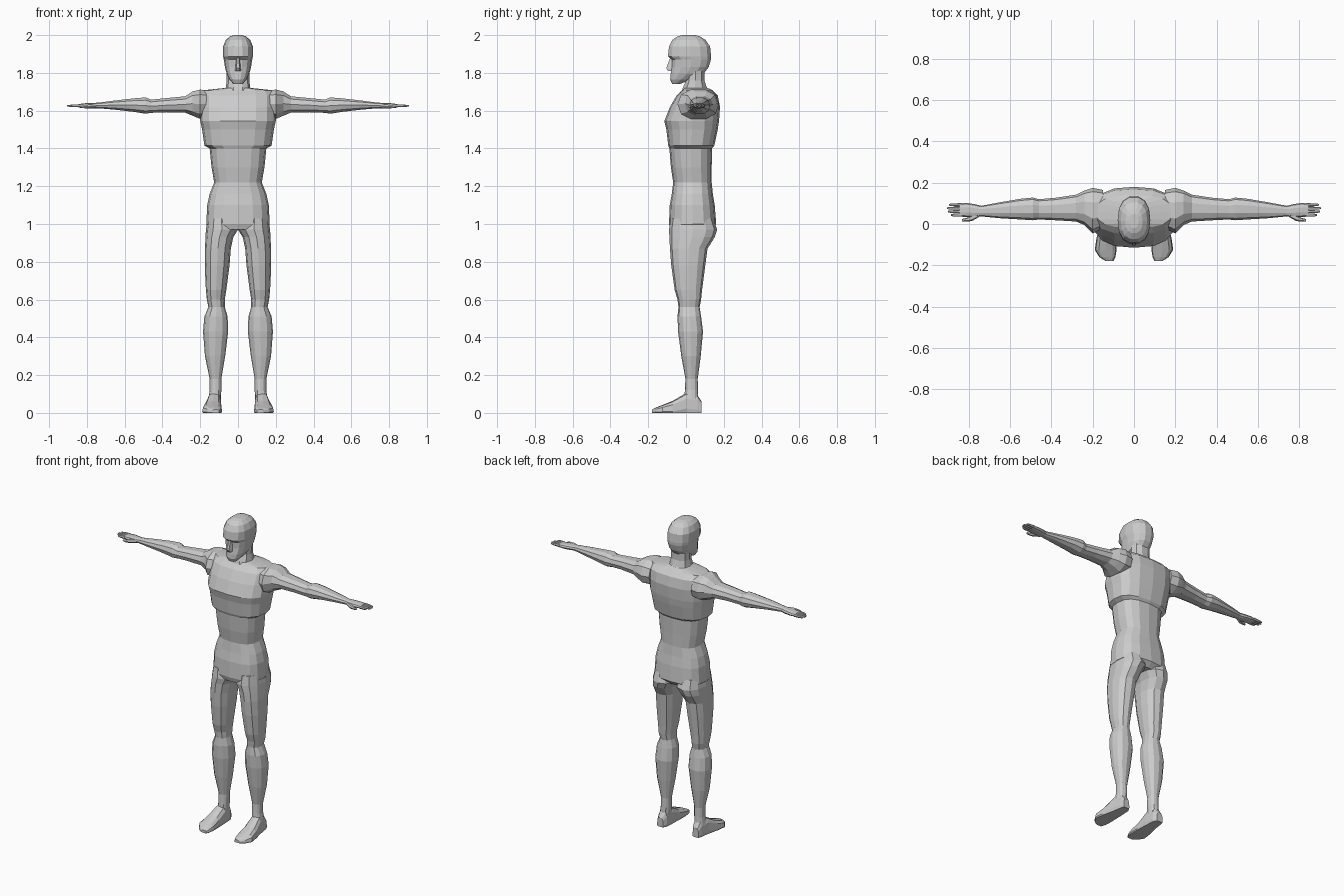
import bpy, bmesh, math


def spow(v, p):
    return math.copysign(abs(v) ** p, v)


def loft(name, axis, rings, n=10, e=2.3, mirror=False, floor=None):
    """Skin rounded rings (t, a0, a1, b0, b1) placed along an axis."""
    bm = bmesh.new()
    loops = []
    for t, a0, a1, b0, b1 in rings:
        loop = []
        for k in range(n):
            ang = 2 * math.pi * k / n
            a = (a0 + a1) / 2 + (a1 - a0) / 2 * spow(math.cos(ang), 2 / e)
            b = (b0 + b1) / 2 + (b1 - b0) / 2 * spow(math.sin(ang), 2 / e)
            co = {'x': (t, a, b), 'y': (a, t, b), 'z': (a, b, t)}[axis]
            if floor is not None:
                co = (co[0], co[1], max(co[2], floor))
            loop.append(bm.verts.new(co))
        loops.append(loop)
    for lo, hi in zip(loops, loops[1:]):
        for k in range(n):
            j = (k + 1) % n
            bm.faces.new((lo[k], lo[j], hi[j], hi[k]))
    bm.faces.new(loops[0])
    bm.faces.new(loops[-1])
    bmesh.ops.recalc_face_normals(bm, faces=bm.faces)
    me = bpy.data.meshes.new(name)
    bm.to_mesh(me)
    bm.free()
    ob = bpy.data.objects.new(name, me)
    bpy.context.collection.objects.link(ob)
    if mirror:
        ob.modifiers.new("mirror", 'MIRROR').use_mirror_merge = False
    return ob


def centred(rings):
    """Rings (z, half width, y front, y back) symmetric about x = 0."""
    return [(z, -w, w, f, b) for z, w, f, b in rings]


# torso with chest and rib ledges
loft("torso", 'z', centred([
    (0.97, .15, -.08, .13), (1.00, .168, -.09, .160), (1.10, .163, -.086, .152),
    (1.16, .150, -.075, .142), (1.22, .126, -.068, .136), (1.30, .140, -.08, .136),
    (1.40, .150, -.088, .138), (1.415, .178, -.094, .15), (1.50, .19, -.104, .168),
    (1.545, .20, -.115, .175), (1.62, .20, -.085, .18), (1.68, .20, -.05, .168),
    (1.708, .185, -.02, .14), (1.72, .07, -.012, .115)]), n=16, e=2.6)

# neck
loft("neck", 'z', centred([
    (1.69, .075, -.03, .14), (1.725, .064, -.018, .112),
    (1.76, .06, -.002, .10), (1.82, .06, 0, .10)]), n=10)

# head
loft("head", 'z', centred([
    (1.742, .026, -.074, -.03), (1.765, .045, -.085, .03), (1.795, .06, -.083, .095),
    (1.83, .069, -.076, .122), (1.87, .075, -.076, .134), (1.888, .079, -.098, .135),
    (1.94, .079, -.092, .13), (1.975, .064, -.074, .105), (1.993, .042, -.045, .075),
    (2.0, .022, -.02, .05)]), n=14, e=2.4)

# nose
loft("nose", 'z', centred([
    (1.882, .009, -.085, -.05), (1.825, .014, -.108, -.05),
    (1.81, .017, -.098, -.05)]), n=6)

# legs
loft("legs", 'z', [
    (1.03, .015, .160, -.08, .145), (.97, .0, .170, -.09, .165),
    (.93, .025, .172, -.088, .152), (.87, .038, .175, -.085, .114),
    (.78, .045, .176, -.078, .102), (.65, .062, .170, -.06, .085),
    (.60, .070, .165, -.045, .080), (.56, .070, .157, -.04, .072),
    (.51, .055, .178, -.045, .080), (.43, .052, .185, -.042, .09),
    (.30, .068, .175, -.025, .078), (.18, .088, .150, -.003, .062),
    (.12, .088, .150, -.006, .063), (.06, .092, .158, -.01, .066)],
    n=12, mirror=True)

# feet with flat soles
loft("feet", 'y', [
    (.083, .105, .148, -.04, .06), (.06, .092, .155, -.06, .095),
    (.0, .088, .165, -.06, .105), (-.07, .085, .182, -.05, .064),
    (-.125, .084, .19, -.03, .042), (-.16, .09, .168, -.02, .028),
    (-.18, .10, .137, -.015, .018)], n=12, e=3, mirror=True, floor=0)

# arms from shoulder to palm
loft("arms", 'x', [
    (.15, -.02, .165, 1.56, 1.708), (.20, -.045, .175, 1.553, 1.715),
    (.24, -.005, .162, 1.57, 1.705), (.28, .012, .142, 1.588, 1.678),
    (.38, .018, .127, 1.59, 1.668), (.46, .022, .12, 1.587, 1.66),
    (.49, .018, .128, 1.582, 1.672), (.55, .022, .122, 1.592, 1.667),
    (.65, .028, .105, 1.604, 1.655), (.74, .037, .088, 1.612, 1.643),
    (.77, .034, .096, 1.611, 1.642), (.81, .034, .102, 1.612, 1.64),
    (.845, .036, .10, 1.616, 1.635)], n=10, mirror=True)

# fingers
for i, tip in enumerate((.885, .90, .905, .895)):
    y = .036 + i * .0165
    loft(f"finger_{i + 1}", 'x', [
        (.835, y, y + .0155, 1.617, 1.635), (.87, y, y + .0145, 1.618, 1.634),
        (tip, y + .003, y + .012, 1.621, 1.63)], n=6, mirror=True)

# thumbs
loft("thumbs", 'x', [
    (.75, .034, .06, 1.615, 1.638), (.785, .014, .044, 1.612, 1.634),
    (.81, .012, .03, 1.612, 1.63), (.832, .013, .024, 1.615, 1.626)],
    n=6, mirror=True)
